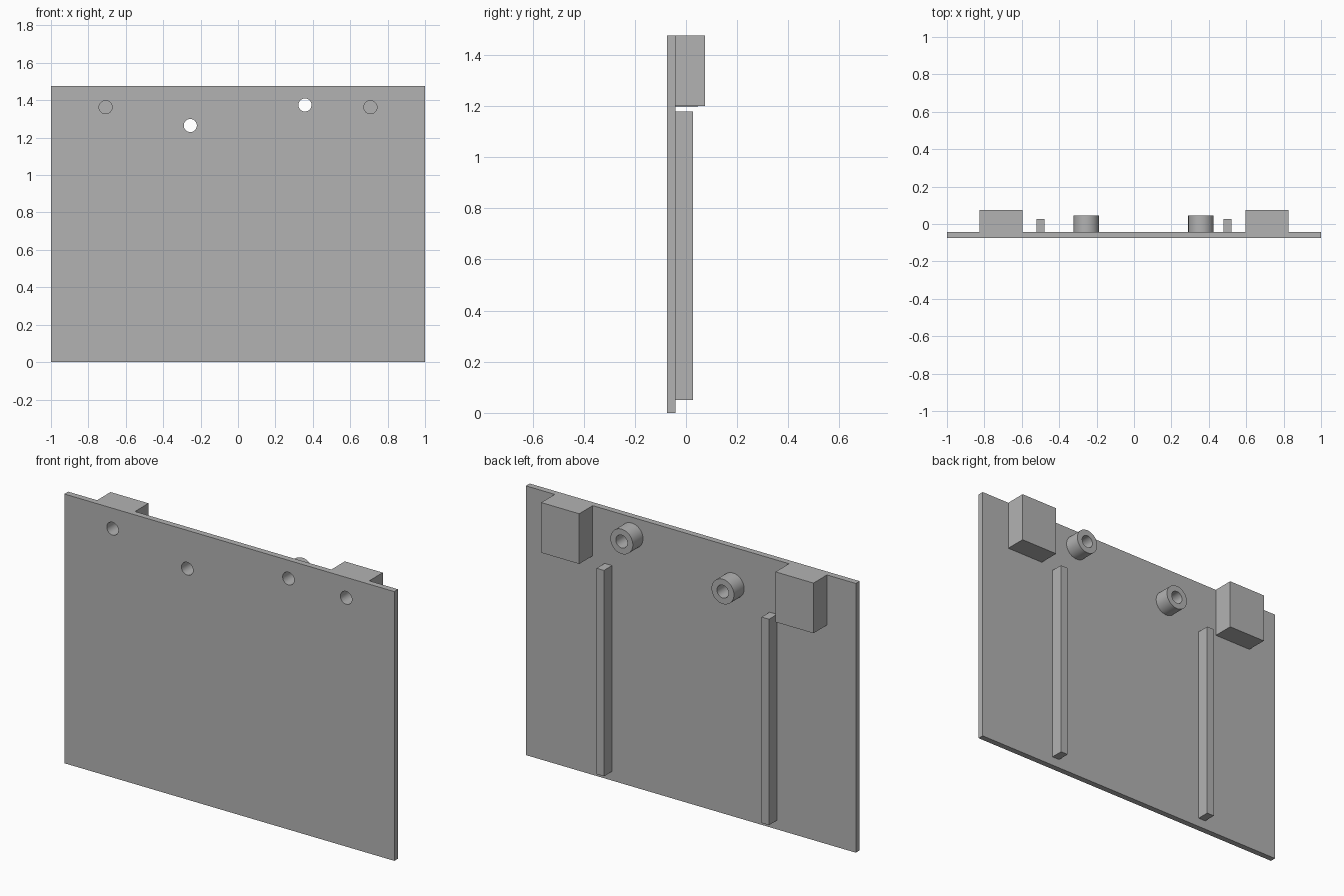
import bpy
import math

if "Cube" in bpy.data.objects:
    bpy.data.objects.remove(bpy.data.objects["Cube"], do_unlink=True)

grey = bpy.data.materials.new("plain grey")
grey.use_nodes = True
grey.diffuse_color = (0.45, 0.45, 0.45, 1)
grey.node_tree.nodes["Principled BSDF"].inputs["Base Color"].default_value = (0.45, 0.45, 0.45, 1)

FRONT, BACK = -0.075, -0.042      # plate faces
TOP = 1.475
BORE = 0.035


def finish(name):
    ob = bpy.context.object
    ob.name = name
    ob.data.materials.append(grey)
    return ob


def box(name, x, width, y0, y1, z0, z1):
    bpy.ops.mesh.primitive_cube_add(size=1, location=(x, (y0 + y1) / 2, (z0 + z1) / 2))
    bpy.context.object.scale = (width, y1 - y0, z1 - z0)
    bpy.ops.object.transform_apply(location=False, rotation=False, scale=True)
    return finish(name)


def rod(name, x, z, radius, y0, y1):
    bpy.ops.mesh.primitive_cylinder_add(
        vertices=48, radius=radius, depth=y1 - y0,
        location=(x, (y0 + y1) / 2, z), rotation=(math.pi / 2, 0, 0))
    return finish(name)


def drill(part, x, z, y_end):
    """Cut a round hole from in front of the plate back to y_end."""
    cutter = rod("drill", x, z, BORE, FRONT - 0.05, y_end)
    cutter.hide_render = True
    mod = part.modifiers.new("hole", "BOOLEAN")
    mod.operation = "DIFFERENCE"
    mod.solver = "EXACT"
    mod.object = cutter
    bpy.ops.object.select_all(action="DESELECT")
    part.select_set(True)
    bpy.context.view_layer.objects.active = part
    bpy.ops.object.modifier_apply(modifier=mod.name)
    bpy.data.objects.remove(cutter, do_unlink=True)
    bpy.ops.object.shade_smooth_by_angle(angle=math.radians(30))


plate = box("plate", 0, 2, FRONT, BACK, 0, TOP)

# Corner blocks with blind holes, and the long ribs
for side, label in ((-1, "right"), (1, "left")):
    block = box(label + "_block", side * 0.71, 0.23, BACK, 0.075, 1.2, TOP)
    drill(plate, side * 0.708, 1.363, 0.04)
    drill(block, side * 0.708, 1.363, 0.04)
    box(label + "_rib", side * 0.5, 0.045, BACK, 0.028, 0.05, 1.178)

# Round bosses bored right through
for label, x, z in (("right", -0.255, 1.265), ("left", 0.358, 1.375)):
    boss = rod(label + "_boss", x, z, 0.068, BACK, 0.046)
    drill(plate, x, z, 0.1)
    drill(boss, x, z, 0.1)
